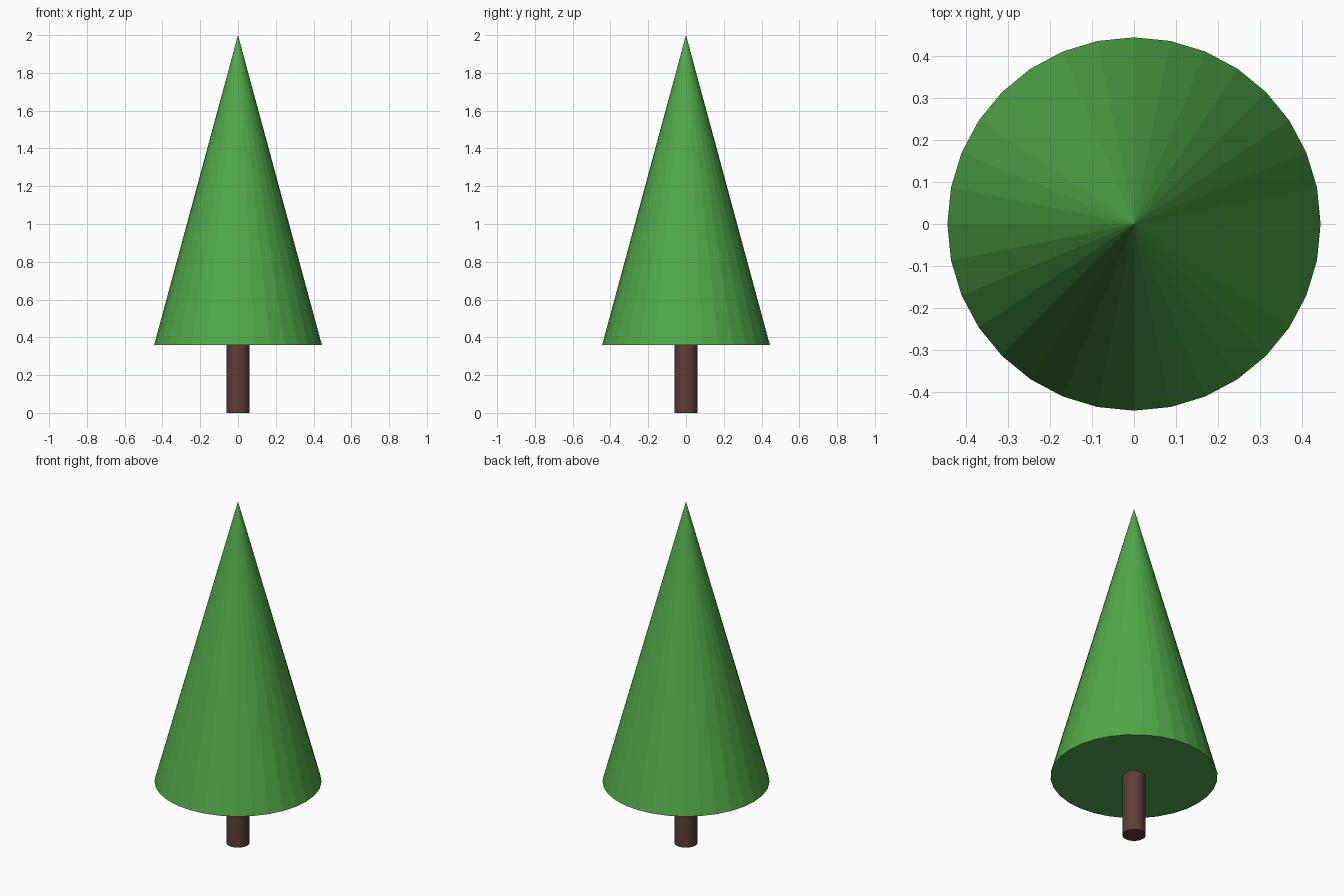
import bpy

if "Cube" in bpy.data.objects:
    bpy.data.objects.remove(bpy.data.objects["Cube"])

SIDES = 32


def paint(obj, name, color):
    mat = bpy.data.materials.new(name)
    mat.diffuse_color = (*color, 1.0)
    mat.use_nodes = True
    mat.node_tree.nodes["Principled BSDF"].inputs["Base Color"].default_value = mat.diffuse_color
    obj.data.materials.append(mat)


def tapered(name, r_bottom, r_top, z0, z1, color):
    bpy.ops.mesh.primitive_cone_add(vertices=SIDES, radius1=r_bottom, radius2=r_top,
                                    depth=z1 - z0, location=(0, 0, (z0 + z1) / 2))
    obj = bpy.context.object
    obj.name = name
    paint(obj, name + "_color", color)
    return obj


# Trunk: straight cylinder meeting the underside of the foliage
tapered("trunk", 0.062, 0.062, 0.0, 0.36, (0.109, 0.048, 0.038))

# Foliage: flat-shaded closed cone
tapered("foliage", 0.444, 0.0, 0.36, 2.0, (0.08, 0.40, 0.065))
